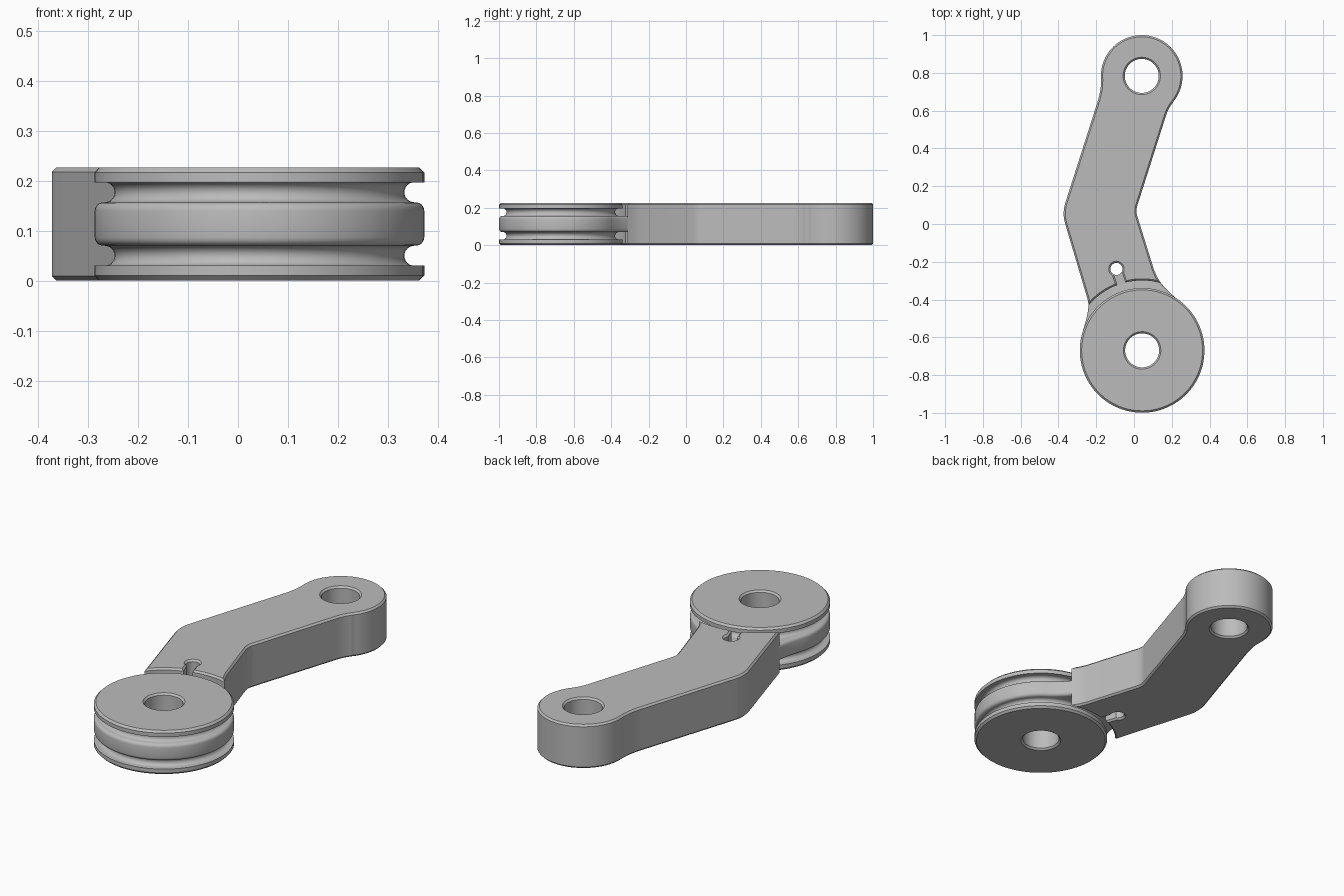
import bpy, bmesh
from math import sin, cos, pi, radians
from mathutils import Vector

old = bpy.data.objects.get("Cube")
if old:
    bpy.data.objects.remove(old, do_unlink=True)

HEIGHT = 0.227
WHEEL = Vector((0.043, -0.669))   # grooved wheel centre
EYE = Vector((0.041, 0.784))      # far end centre
PIN = Vector((-0.093, -0.238))    # cable pin hole
CHAMFER = 0.009
GROOVE_TOP = 0.07

grey = bpy.data.materials.new("plain grey")
grey.use_nodes = True
colour = (0.5, 0.5, 0.5, 1)
grey.diffuse_color = colour
grey.node_tree.nodes["Principled BSDF"].inputs["Base Color"].default_value = colour


def arc(centre, radius, start, end, steps):
    angles = [radians(start + (end - start) * i / steps) for i in range(steps + 1)]
    return [Vector((centre[0] + radius * cos(a), centre[1] + radius * sin(a))) for a in angles]


def bend(a, b, c, steps=8):
    a, b, c = Vector(a), Vector(b), Vector(c)
    ts = [i / steps for i in range(steps + 1)]
    return [a * (1 - t) ** 2 + b * 2 * t * (1 - t) + c * t * t for t in ts]


def finish(name, bm):
    bmesh.ops.remove_doubles(bm, verts=bm.verts, dist=1e-5)
    bmesh.ops.recalc_face_normals(bm, faces=bm.faces)
    mesh = bpy.data.meshes.new(name)
    bm.to_mesh(mesh)
    bm.free()
    mesh.materials.append(grey)
    obj = bpy.data.objects.new(name, mesh)
    bpy.context.collection.objects.link(obj)
    return obj


def slab(name, outline, low, high, bevel, segments):
    """Extrude an outline upward and bevel its top and bottom rims."""
    bm = bmesh.new()
    base = bm.faces.new([bm.verts.new((p.x, p.y, low)) for p in outline])
    result = bmesh.ops.extrude_face_region(bm, geom=[base], use_keep_orig=True)
    for v in result["geom"]:
        if isinstance(v, bmesh.types.BMVert):
            v.co.z = high
    bmesh.ops.remove_doubles(bm, verts=bm.verts, dist=1e-5)
    bmesh.ops.recalc_face_normals(bm, faces=bm.faces)
    if bevel:
        rims = [e for e in bm.edges if abs(e.verts[0].co.z - e.verts[1].co.z) < 1e-6]
        bmesh.ops.bevel(bm, geom=rims, offset=bevel, segments=segments,
                        profile=0.5, affect='EDGES')
    return finish(name, bm)


def lathe(name, centre, profile, steps, ring):
    """Revolve (radius, height) points; ring closes the profile, else caps are filled."""
    bm = bmesh.new()
    loops = []
    for r, z in profile:
        loops.append([bm.verts.new((centre.x + r * cos(2 * pi * i / steps),
                                    centre.y + r * sin(2 * pi * i / steps), z))
                      for i in range(steps)])
    pairs = list(zip(loops, loops[1:]))
    if ring:
        pairs.append((loops[-1], loops[0]))
    else:
        bm.faces.new(loops[0])
        bm.faces.new(loops[-1])
    for a, b in pairs:
        for i in range(steps):
            j = (i + 1) % steps
            bm.faces.new((a[i], a[j], b[j], b[i]))
    return finish(name, bm)


def cut(target, cutter):
    mod = target.modifiers.new("cut", 'BOOLEAN')
    mod.operation = 'DIFFERENCE'
    mod.solver = 'EXACT'
    mod.object = cutter
    bpy.context.view_layer.objects.active = target
    bpy.ops.object.modifier_apply(modifier=mod.name)
    bpy.data.objects.remove(cutter, do_unlink=True)


def mirrored(points):
    return points + [(r, HEIGHT - z) for r, z in reversed(points)]


def hole_cutter(name, centre, radius, steps):
    over = 0.02
    return lathe(name, centre, mirrored([(radius + CHAMFER + over, -over), (radius, CHAMFER)]),
                 steps, False)


# Cranked arm with a round far end and a hollow end facing the wheel
arm_end = Vector((0.143, -0.313))
arm_outline = [arm_end, Vector((0.122, -0.28))]
arm_outline += bend((0.105, -0.24), (0.007, 0.07), (0.025, 0.121), 1)[:1]
arm_outline += bend((0.018, 0.04), (0.008, 0.07), (0.019, 0.102))
arm_outline += bend((0.165, 0.56), (0.18, 0.612), (0.206, 0.643))
arm_outline += arc(EYE, 0.216, -40, 185, 48)
arm_outline += bend((-0.175, 0.764), (-0.171, 0.718), (-0.195, 0.64))[1:]
arm_outline += bend((-0.362, 0.117), (-0.382, 0.057), (-0.364, 0.0))
arm_outline += arc(WHEEL, 0.37, 139.2, 74.3, 20)[:-1]
arm = slab("arm", arm_outline, 0, HEIGHT, CHAMFER, 1)
cut(arm, hole_cutter("eye_cutter", EYE, 0.09, 64))
cut(arm, hole_cutter("pin_cutter", PIN, 0.032, 32))

# Cable slots, top and bottom, running from the wheel gap to the pin hole
along = Vector((0.32, -0.95)).normalized()
across = Vector((-along.y, along.x))
for top in (True, False):
    bm = bmesh.new()
    rows = []
    for half, z in ((0.022, GROOVE_TOP), (0.022, CHAMFER), (0.042, -0.011)):
        if top:
            z = HEIGHT - z
        corners = [PIN + across * half, PIN - across * half]
        corners += [c + along * 0.14 for c in reversed(corners)]
        rows.append([bm.verts.new((c.x, c.y, z)) for c in corners])
    bm.faces.new(rows[0])
    bm.faces.new(rows[-1])
    for a, b in zip(rows, rows[1:]):
        for i in range(4):
            j = (i + 1) % 4
            bm.faces.new((a[i], a[j], b[j], b[i]))
    cut(arm, finish("slot_cutter", bm))

# Rounded middle rib of the wheel, flowing into the arm
rib_outline = arc(WHEEL, 0.33, 163, 417, 72)
rib_outline += bend(rib_outline[-1], (0.178, -0.356), arm_end)[1:]
rib_outline += arc(WHEEL, 0.392, 80, 137, 16)
rib_outline += bend((-0.241, -0.427), (-0.24, -0.468), rib_outline[0])[:-1]
rib = slab("wheel_rib", rib_outline, GROOVE_TOP, HEIGHT - GROOVE_TOP, 0.017, 4)
cut(rib, lathe("rib_cutter", WHEEL, [(0.2, -0.1), (0.2, 0.4)], 64, False))

# Wheel with two flanges, two round grooves and a chamfered bore
groove = [tuple(p) for p in arc((0.31, 0.05), 0.02, 270, 90, 12)]
wheel_half = [(0.09, CHAMFER), (0.09 + CHAMFER, 0), (0.32, 0), (0.33, 0.01), (0.33, 0.03)]
wheel_half += groove + [(0.305, 0.085)]
wheel = lathe("grooved_wheel", WHEEL, mirrored(wheel_half), 96, True)

# Smooth curved walls, keep crisp edges
for obj in (arm, rib, wheel):
    bpy.ops.object.select_all(action='DESELECT')
    obj.select_set(True)
    bpy.context.view_layer.objects.active = obj
    bpy.ops.object.shade_smooth_by_angle(angle=radians(30))
